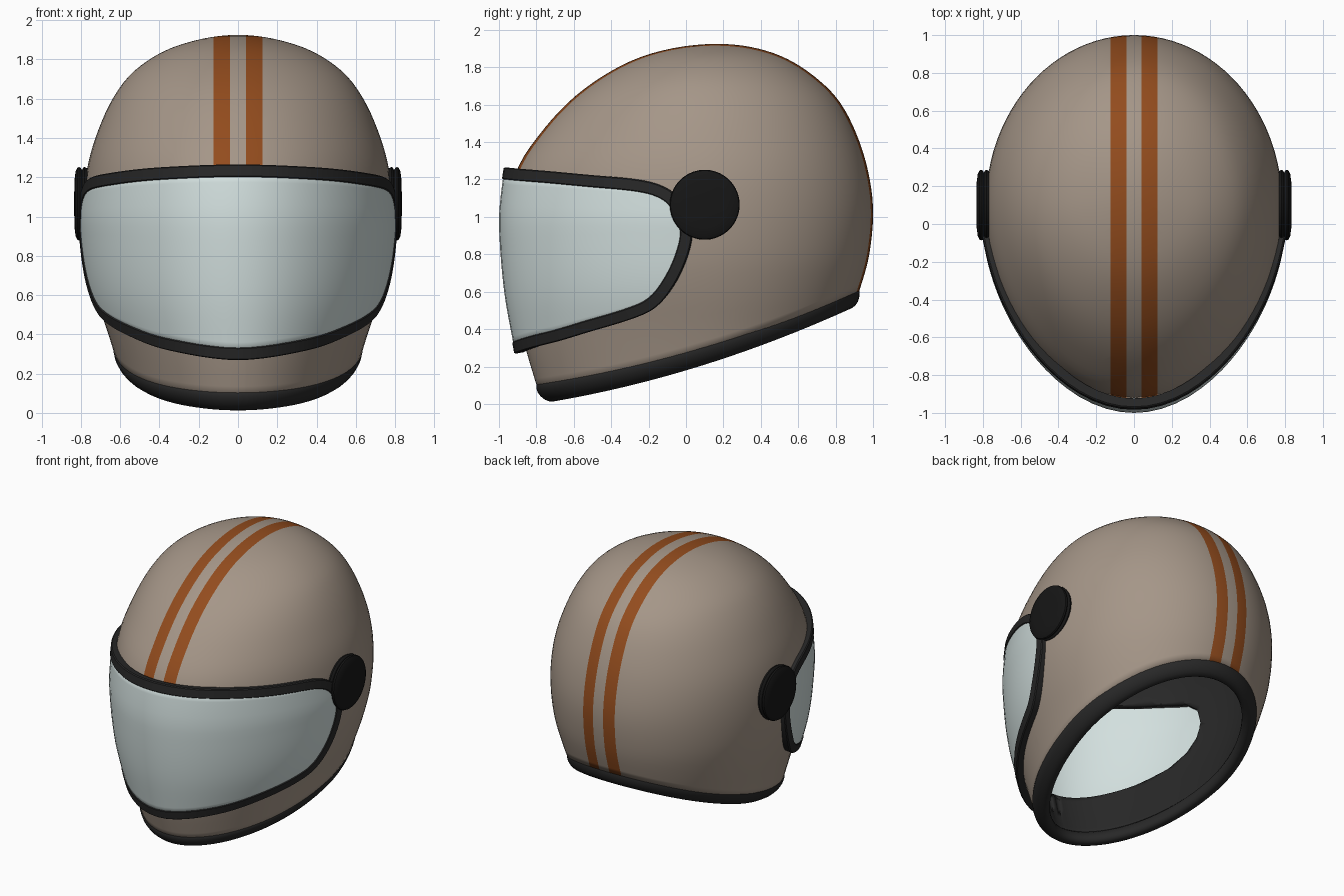
import bpy, bmesh, math
from mathutils import Vector

if "Cube" in bpy.data.objects:
    bpy.data.objects.remove(bpy.data.objects["Cube"])

ZT = 1.925  # crown height


def material(name, rgb):
    m = bpy.data.materials.new(name)
    m.diffuse_color = (*rgb, 1)
    m.use_nodes = True
    m.node_tree.nodes["Principled BSDF"].inputs["Base Color"].default_value = m.diffuse_color
    return m


TAUPE = material("taupe_paint", (0.376, 0.305, 0.246))
ORANGE = material("burnt_orange", (0.29, 0.072, 0.0125))
GLASS = material("pale_glass", (0.65, 0.745, 0.735))
DARK = material("dark_rubber", (0.021, 0.021, 0.021))
BLACK = material("black_plastic", (0.008, 0.008, 0.008))


def make(name, verts, faces, mats):
    bm = bmesh.new()
    vs = [bm.verts.new(v) for v in verts]
    for f in faces:
        bm.faces.new([vs[i] for i in f])
    bmesh.ops.remove_doubles(bm, verts=bm.verts, dist=1e-5)
    bmesh.ops.recalc_face_normals(bm, faces=bm.faces)
    me = bpy.data.meshes.new(name)
    bm.to_mesh(me)
    bm.free()
    for m in mats:
        me.materials.append(m)
    ob = bpy.data.objects.new(name, me)
    bpy.context.collection.objects.link(ob)
    return ob


def smooth(ob, deg=35):
    bpy.ops.object.select_all(action='DESELECT')
    ob.select_set(True)
    bpy.context.view_layer.objects.active = ob
    bpy.ops.object.shade_smooth_by_angle(angle=math.radians(deg))


def grid_faces(nu, nv, wrap_u=False, wrap_v=False):
    return [(i * nv + j, (i + 1) % nu * nv + j, (i + 1) % nu * nv + (j + 1) % nv, i * nv + (j + 1) % nv)
            for i in range(nu if wrap_u else nu - 1) for j in range(nv if wrap_v else nv - 1)]


# Horizontal slices: z, front y, back y, y of widest point, half width
SHELL = [(1.925, .17, .17, .17, 0), (1.90, -.08, .385, .14, .205), (1.85, -.255, .53, .12, .36),
         (1.74, -.465, .70, .11, .53), (1.63, -.61, .81, .10, .62), (1.47, -.76, .90, .10, .70),
         (1.26, -.90, .97, .10, .765), (1.04, -.945, 1.0, .10, .785), (.80, -.945, .98, .10, .77),
         (.60, -.92, .925, .10, .725), (.40, -.88, .85, .10, .66), (.27, -.85, .79, .10, .62),
         (.02, -.775, .67, .10, .55)]
VISOR = [(1.30, -.957, 1, .10, .785), (1.1, -.985, 1, .10, .80), (.95, -.993, 1, .10, .803),
         (.6, -.965, 1, .10, .76), (.25, -.903, 1, .10, .645)]


def slice_at(table, z):
    """Smooth interpolation over the square root of the depth below the crown."""
    k = [math.sqrt(ZT - r[0]) for r in table]
    s = min(max(math.sqrt(max(ZT - z, 0)), k[0]), k[-1])
    i = max(n for n in range(len(k) - 1) if k[n] <= s)
    h = k[i + 1] - k[i]
    t = (s - k[i]) / h

    def slope(n, c):
        a, b = max(n - 1, 0), min(n + 1, len(k) - 1)
        return (table[b][c] - table[a][c]) / (k[b] - k[a])
    return [(2*t**3 - 3*t*t + 1) * table[i][c] + (t**3 - 2*t*t + t) * h * slope(i, c)
            + (3*t*t - 2*t**3) * table[i + 1][c] + (t**3 - t*t) * h * slope(i + 1, c) for c in range(1, 5)]


def point(table, th, z):
    """Egg plan: half ellipses, with the front half slightly pointed."""
    yf, yb, ym, w = slice_at(table, z)
    c = math.cos(th)
    pinch = (.09 if table is VISOR else .06) * max(c, 0) ** 2
    return Vector((w * math.sin(th) * (1 - pinch), ym - c * (ym - yf if c > 0 else yb - ym), z))


def rim_z(y):
    return .242 + .30 * y + .09 * y * y


# Shell: egg-shaped slices down to the slanted neck rim
NU, NV = 96, 41
verts, rim = [], []
for i in range(NU):
    th = 2 * math.pi * i / NU
    zb = .3
    for _ in range(30):
        zb = rim_z(point(SHELL, th, zb).y)
    verts += [point(SHELL, th, ZT - (ZT - zb) * (1 - math.cos(j / (NV - 1) * math.pi / 2))) for j in range(NV)]
    rim.append(verts[-1])
shell = make("helmet_shell", verts, grid_faces(NU, NV, wrap_u=True), [TAUPE, ORANGE, DARK])
bm = bmesh.new()
bm.from_mesh(shell.data)
# Racing stripes: cut in lengthwise and coloured
for x in (-.125, -.04, .04, .125):
    bmesh.ops.bisect_plane(bm, geom=bm.verts[:] + bm.edges[:] + bm.faces[:], dist=1e-5,
                           plane_co=(x, 0, 0), plane_no=(1, 0, 0))
for f in bm.faces:
    c = f.calc_center_median()
    f.material_index = int(.04 < abs(c.x) < .125 and (c.y > 0 or c.z > 1))
# Eye opening: cut along each edge of a convex side outline, then remove the inside
outline = [(-1.3, 1.2), (-.9, 1.19), (-.5, 1.145), (-.3, 1.1), (-.2, 1.02), (-.165, .9), (-.19, .78),
           (-.25, .68), (-.36, .59), (-.56, .50), (-.9, .39), (-1.3, .36)]
inside = [f for f in bm.faces if f.calc_center_median().y < -.08 and .3 < f.calc_center_median().z < 1.28]
for (y0, z0), (y1, z1) in zip(outline, outline[1:]):
    co, no = Vector((0, y0, z0)), Vector((0, z0 - z1, y1 - y0)).normalized()
    geom = set(inside)
    for f in inside:
        geom.update(f.edges)
        geom.update(f.verts)
    res = bmesh.ops.bisect_plane(bm, geom=list(geom), dist=1e-5, plane_co=co, plane_no=no)
    inside = [f for f in res["geom"] if isinstance(f, bmesh.types.BMFace)
              and (f.calc_center_median() - co).dot(no) < 0]
bmesh.ops.delete(bm, geom=inside, context='FACES')
bm.to_mesh(shell.data)
bm.free()
smooth(shell)
mod = shell.modifiers.new("wall", 'SOLIDIFY')
mod.thickness, mod.offset = .06, -1
mod.material_offset = mod.material_offset_rim = 2

# Neck trim: oval rubber bead round the rim, its lower lip turned inwards
verts, K = [], 16
for i, p in enumerate(rim):
    t = (rim[(i + 1) % NU] - rim[i - 1]).normalized()
    up = Vector((0, -(.30 + .18 * p.y), 1)).normalized()
    out = t.cross(up).normalized()
    if out.dot(p - Vector((0, .1, p.z))) < 0:
        out = -out
    for j in range(K):
        a = 2 * math.pi * j / K
        verts.append(p + out * (.05 * math.cos(a) + .022 * math.sin(a) - .045) + up * .06 * math.sin(a))
smooth(make("neck_trim", verts, grid_faces(NU, K, True, True), [DARK]), 60)

# Visor outline in side view (y, z), from front centre to the rear tip
TOP = [(-1, 1.232), (-.8, 1.217), (-.5, 1.19), (-.25, 1.165), (-.12, 1.125), (-.05, 1.06), (-.015, .98), (0, .9)]
LOW = [(-1, .302), (-.75, .352), (-.5, .425), (-.28, .493), (-.17, .553), (-.09, .655), (-.03, .78), (0, .9)]


def to_angle(y, z):
    yf, _, ym, _ = slice_at(VISOR, z)
    return Vector((math.acos(min(1, (ym - y) / (ym - yf))) if y > -.95 else 0, z))


def spline(ctrl, before, after, steps=6):
    pts = [before] + ctrl + [after]
    res = []
    for i in range(1, len(pts) - 2):
        a, b, c, d = pts[i - 1:i + 3]
        for s in range(steps):
            t = s / steps
            res.append(.5 * (2*b + (c - a)*t + (2*a - 5*b + 4*c - d)*t*t + (3*b - a - 3*c + d)*t**3))
    return res + [ctrl[-1]]


top = [to_angle(*p) for p in TOP]
low = [to_angle(*p) for p in LOW]
flip = lambda p: Vector((-p.x, p.y))
tc = spline(top, flip(top[1]), low[-2])
lc = spline(low, flip(low[1]), top[-2])

# Visor glass: one curved panel filling the outline
top_row = [flip(p) for p in tc[:0:-1]] + tc
low_row = [flip(p) for p in lc[:0:-1]] + lc
ROWS = 17
verts = []
for a, b in zip(top_row, low_row):
    for j in range(ROWS):
        q = a.lerp(b, j / (ROWS - 1))
        verts.append(point(VISOR, q.x, q.y))
glass = make("visor_glass", verts, grid_faces(len(top_row), ROWS), [GLASS])
mod = glass.modifiers.new("thickness", 'SOLIDIFY')
mod.thickness, mod.offset = .014, 0
smooth(glass)

# Visor frame: band swept along the outline
loop = top_row + low_row[-2:0:-1]
path = [point(VISOR, q.x, q.y) for q in loop]
SECTION = ((.012, -.027), (.012, .027), (.005, .033), (-.04, .033), (-.04, -.027), (.005, -.033))
verts = []
for i, (p, q) in enumerate(zip(path, loop)):
    t = (path[(i + 1) % len(path)] - path[i - 1]).normalized()
    across = point(VISOR, q.x + .01, q.y) - point(VISOR, q.x - .01, q.y)
    nrm = across.cross(point(VISOR, q.x, q.y + .01) - point(VISOR, q.x, q.y - .01)).normalized()
    side = nrm.cross(t).normalized()
    nrm = t.cross(side).normalized()
    verts += [p + nrm * a + side * b for a, b in SECTION]
smooth(make("visor_frame", verts, grid_faces(len(path), 6, True, True), [DARK]))

# Pivot discs: turned two-layer profile (radius, x) on each side
PROFILE = [(0, .835), (.12, .833), (.165, .827), (.183, .818), (.187, .809), (.183, .801), (.172, .795),
           (.183, .789), (.187, .782), (.18, .765), (.17, .735), (0, .735)]
SEG = 40
for side, label in ((-1, "left"), (1, "right")):
    verts = [(side * x, .10 + r * math.cos(2 * math.pi * i / SEG), 1.065 + r * math.sin(2 * math.pi * i / SEG))
             for i in range(SEG) for r, x in PROFILE]
    smooth(make("pivot_disc_" + label, verts, grid_faces(SEG, len(PROFILE), wrap_u=True), [BLACK]))
